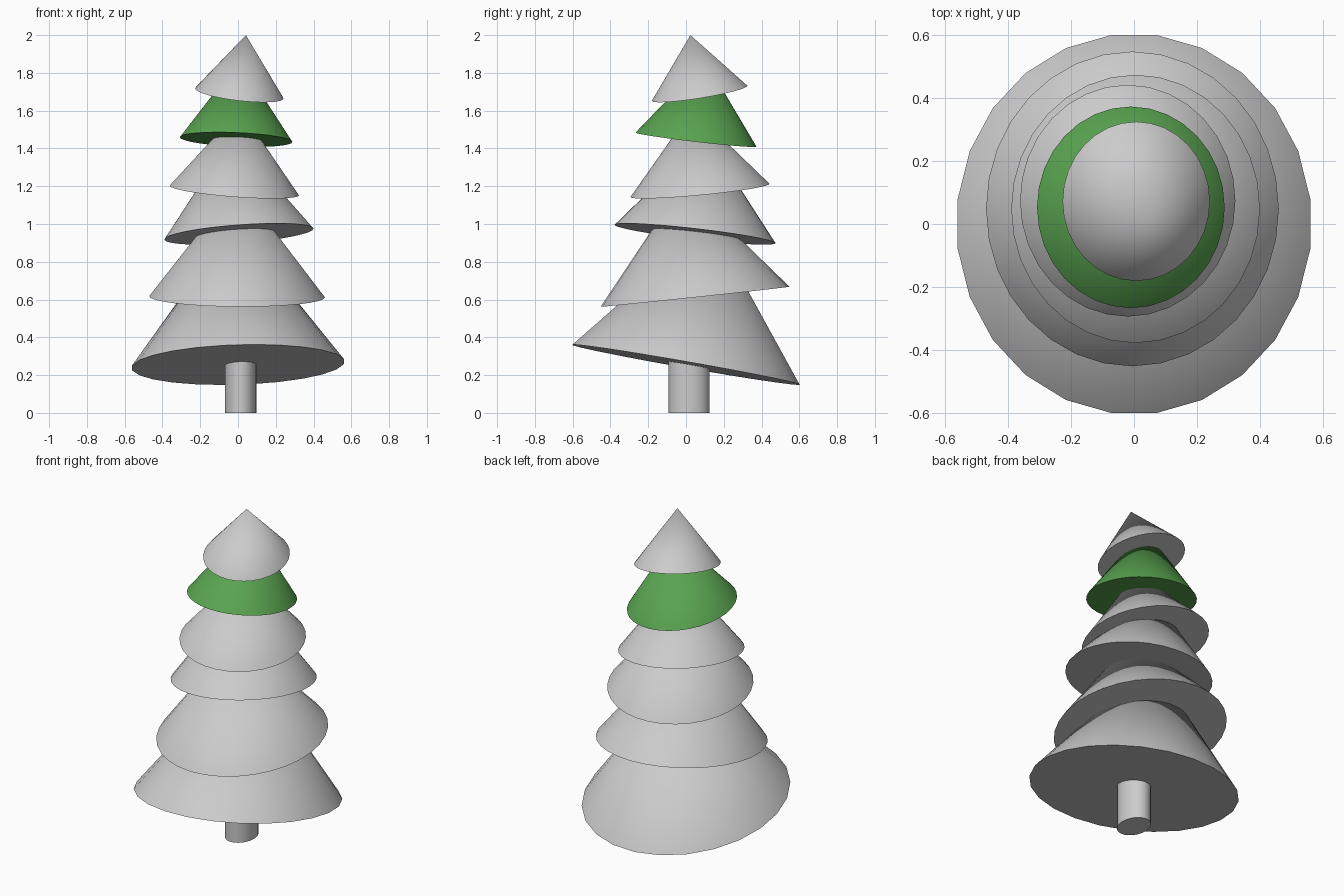
import bpy, bmesh, math

if "Cube" in bpy.data.objects:
    bpy.data.objects.remove(bpy.data.objects["Cube"])


def material(name, rgb):
    m = bpy.data.materials.new(name)
    m.diffuse_color = (*rgb, 1.0)
    m.use_nodes = True
    m.node_tree.nodes["Principled BSDF"].inputs["Base Color"].default_value = m.diffuse_color
    return m


grey = material("pale_grey", (0.6, 0.6, 0.6))
green = material("leaf_green", (0.1, 0.37, 0.08))


def finish(name, bm, mat):
    bmesh.ops.recalc_face_normals(bm, faces=bm.faces[:])
    mesh = bpy.data.meshes.new(name)
    bm.to_mesh(mesh)
    bm.free()
    mesh.materials.append(mat)
    ob = bpy.data.objects.new(name, mesh)
    bpy.context.collection.objects.link(ob)
    bpy.ops.object.select_all(action='DESELECT')
    ob.select_set(True)
    bpy.context.view_layer.objects.active = ob
    bpy.ops.object.shade_smooth_by_angle(angle=math.radians(35))


def tier(name, centre, radii, slope, height, mat, sides=32, turn=0.0):
    """Closed oval cone standing square on a tilted base."""
    cx, cy, cz = centre
    sx, sy = slope
    bm = bmesh.new()
    rim = []
    for i in range(sides):
        a = math.tau * (i + turn) / sides
        dx, dy = radii[0] * math.cos(a), radii[1] * math.sin(a)
        rim.append(bm.verts.new((cx + dx, cy + dy, cz + sx * dx + sy * dy)))
    tip = bm.verts.new((cx - sx * height, cy - sy * height, cz + height))
    bm.faces.new(rim[::-1])
    for i in range(sides):
        bm.faces.new((rim[i], rim[(i + 1) % sides], tip))
    finish(name, bm, mat)


# Foliage tiers, bottom to top, leaning alternately
tier("bottom_tier", (0, 0, 0.255), (0.565, 0.605), (0.03, -0.175), 0.75, grey, 24, 0.5)
tier("second_tier", (-0.005, 0.048, 0.615), (0.465, 0.5), (-0.007, 0.106), 0.6, grey)
tier("third_tier", (0.005, 0.048, 0.947), (0.395, 0.426), (0.073, -0.114), 0.52, grey)
tier("fourth_tier", (-0.02, 0.074, 1.178), (0.342, 0.368), (-0.075, 0.095), 0.43, grey)
tier("green_tier", (-0.01, 0.053, 1.447), (0.298, 0.32), (-0.042, -0.116), 0.42, green)
tier("top_tier", (0.007, 0.072, 1.692), (0.234, 0.253), (-0.113, 0.158), 0.308, grey)

# Oval trunk running up into the bottom tier
bm = bmesh.new()
bmesh.ops.create_cone(bm, cap_ends=True, segments=24, radius1=1, radius2=1, depth=1)
bmesh.ops.scale(bm, vec=(0.084, 0.108, 0.32), verts=bm.verts[:])
bmesh.ops.translate(bm, vec=(0.014, 0.016, 0.16), verts=bm.verts[:])
finish("trunk", bm, grey)
